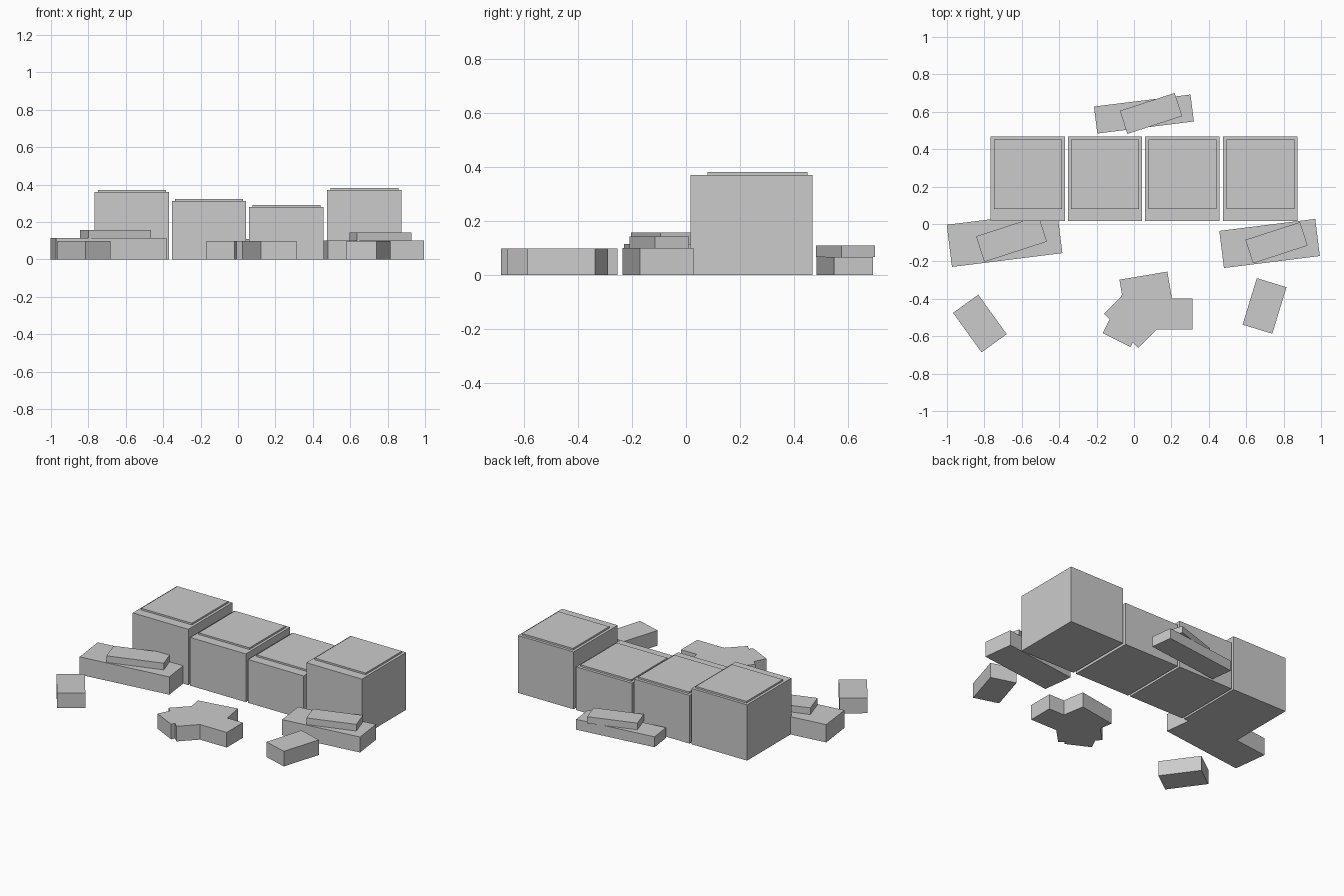
import bpy, bmesh, math
from mathutils import Matrix

if "Cube" in bpy.data.objects:
    bpy.data.objects.remove(bpy.data.objects["Cube"])

grey = bpy.data.materials.new("stone_grey")
grey.diffuse_color = (0.6, 0.6, 0.6, 1)
grey.use_nodes = True
grey.node_tree.nodes["Principled BSDF"].inputs["Base Color"].default_value = grey.diffuse_color


def box(name, x, y, z0, z1, length, width, angle=0):
    """Flat-shaded box centred on x, y, turned about z."""
    bm = bmesh.new()
    bmesh.ops.create_cube(bm, size=1, matrix=Matrix.Diagonal((length, width, z1 - z0, 1)))
    mesh = bpy.data.meshes.new(name)
    bm.to_mesh(mesh)
    bm.free()
    mesh.materials.append(grey)
    ob = bpy.data.objects.new(name, mesh)
    ob.location = (x, y, (z0 + z1) / 2)
    ob.rotation_euler.z = math.radians(angle)
    bpy.context.collection.objects.link(ob)
    return ob


# row of wall blocks, each with a thin cap set towards the back
for i, (x, h) in enumerate([(-0.567, 0.361), (-0.155, 0.312), (0.259, 0.28), (0.676, 0.371)]):
    box(f"wall_block_{i + 1}", x, 0.243, 0, h, 0.398, 0.452)
    box(f"wall_cap_{i + 1}", x, 0.265, h, h + 0.011, 0.364, 0.372)

# rubble piles: a wide slab with a smaller slab twisted on top
piles = [
    # name, slab (x, y, length, width, height), upper (x, y, length, width)
    ("left", (-0.692, -0.08, 0.595, 0.227, 0.115), (-0.655, -0.08, 0.352, 0.144)),
    ("right", (0.725, -0.104, 0.517, 0.20, 0.10), (0.762, -0.10, 0.307, 0.132)),
    ("back", (0.053, 0.588, 0.52, 0.145, 0.067), (0.091, 0.591, 0.308, 0.13)),
]
for name, (x, y, l, w, h), (ux, uy, ul, uw) in piles:
    box(f"{name}_rubble_slab", x, y, 0, h, l, w, 7.1)
    box(f"{name}_rubble_upper", ux, uy, h, h + 0.043, ul, uw, 18)

# loose bricks in front: two single ones and a central cluster
bricks = [
    (-0.824, -0.532, -54.2), (0.698, -0.438, 73),
    (0.064, -0.358, 9.5), (0.184, -0.481, 0),
    (-0.01, -0.513, -45), (-0.035, -0.504, 63.4),
]
for i, (x, y, a) in enumerate(bricks):
    box(f"loose_brick_{i + 1}", x, y, 0, 0.098, 0.26, 0.166, a)
